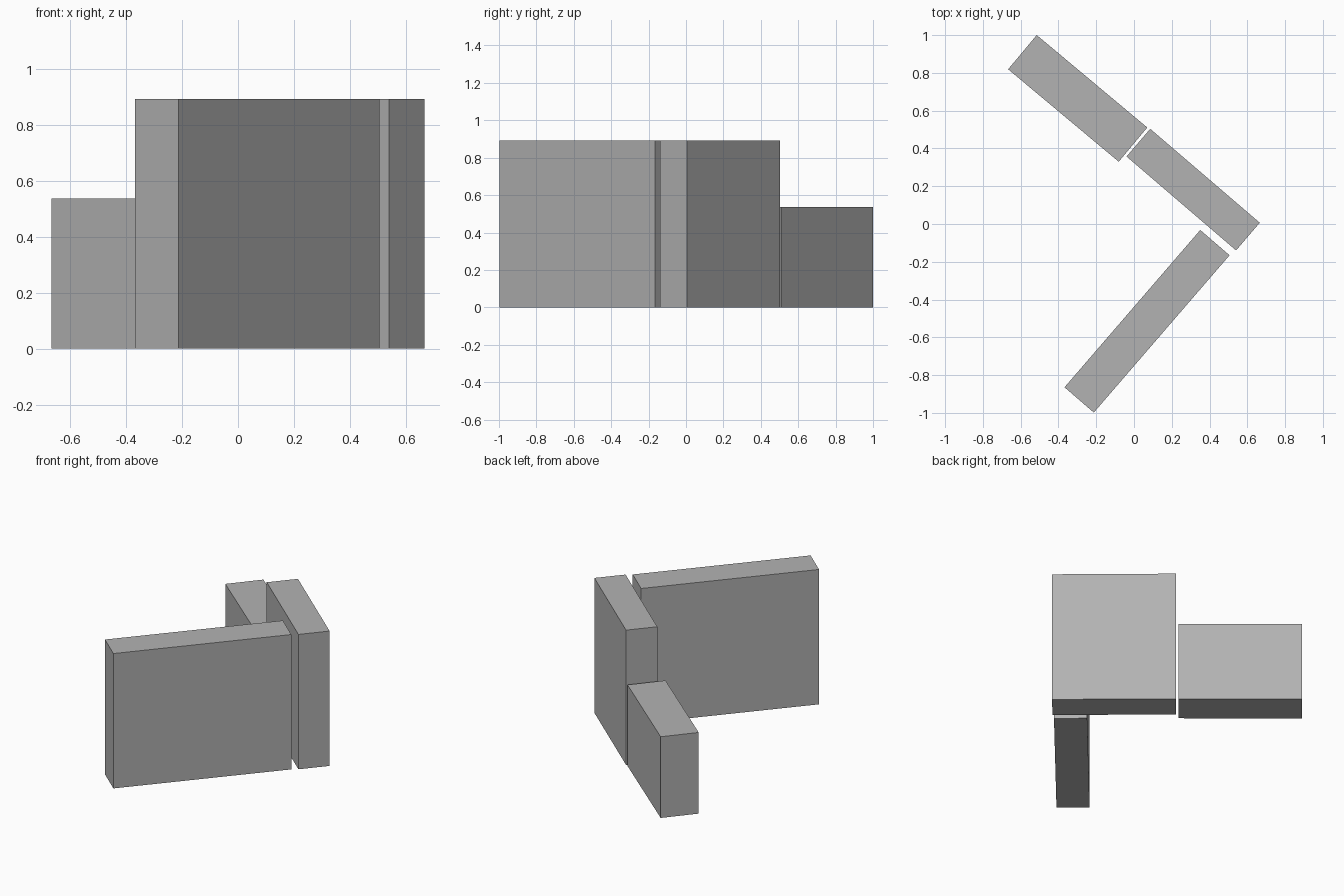
import bpy
import math

cube = bpy.data.objects.get("Cube")
if cube:
    bpy.data.objects.remove(cube, do_unlink=True)

# Single plain grey
grey = bpy.data.materials.new("plain_grey")
grey.use_nodes = True
colour = (0.45, 0.45, 0.45, 1)
grey.diffuse_color = colour
grey.node_tree.nodes["Principled BSDF"].inputs["Base Color"].default_value = colour


def block(name, centre, length, depth, height, angle):
    """Upright block standing on the ground, turned about z."""
    bpy.ops.mesh.primitive_cube_add(
        size=1, location=(*centre, height / 2), rotation=(0, 0, math.radians(angle)))
    obj = bpy.context.object
    obj.name = name
    obj.scale = (length, depth, height)
    bpy.ops.object.transform_apply(location=False, rotation=False, scale=True)
    obj.data.materials.append(grey)


# Two tall blocks meeting near a corner, and a lower one behind
block("front_building", (0.069, -0.515), 1.10, 0.205, 0.892, 49.2)
block("middle_building", (0.313, 0.182), 0.764, 0.193, 0.892, -40.6)
block("low_back_building", (-0.298, 0.665), 0.763, 0.236, 0.537, -39.9)
